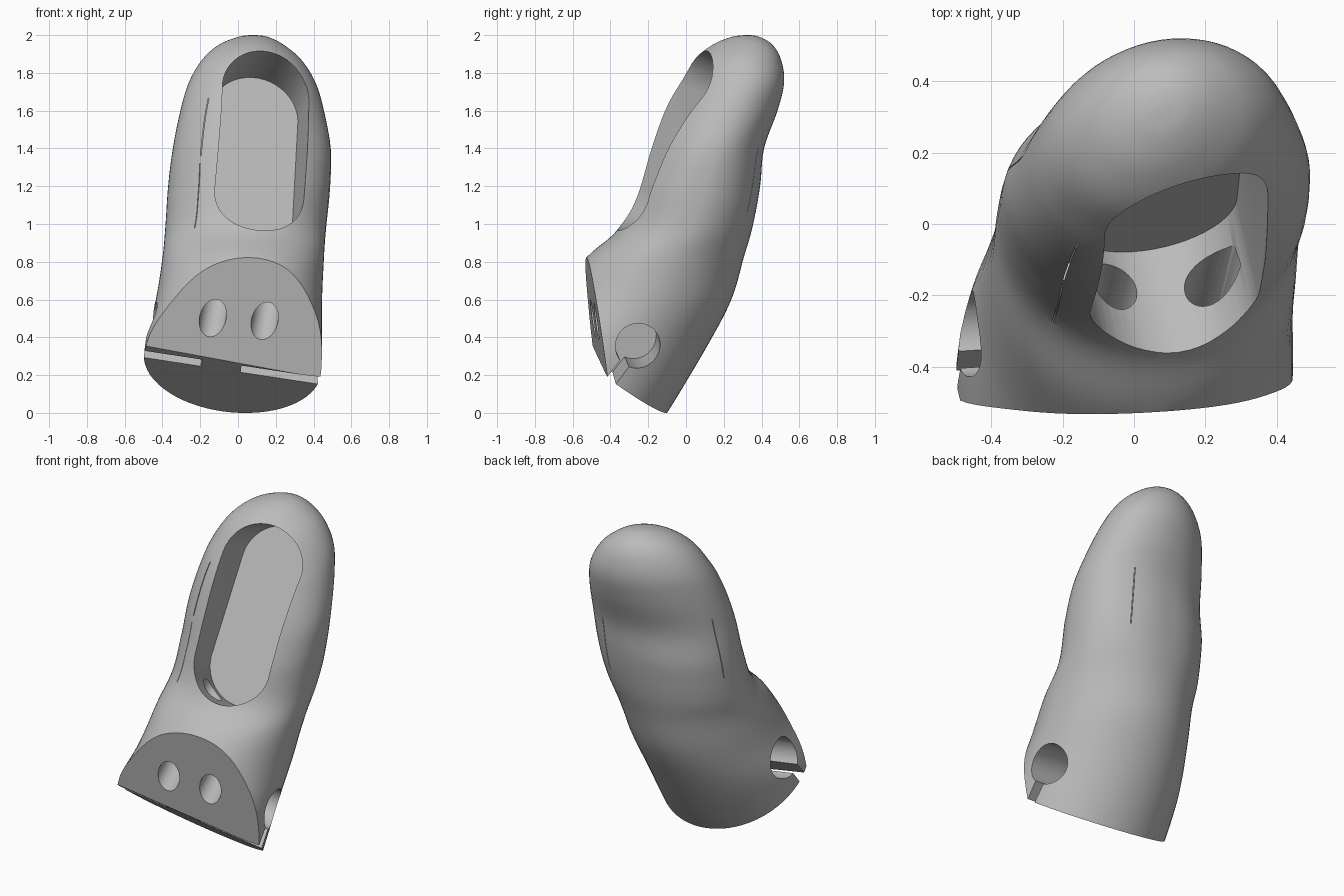
import bpy
import bmesh
from math import cos, sin, pi
from mathutils import Vector

cube = bpy.data.objects.get("Cube")
if cube:
    bpy.data.objects.remove(cube, do_unlink=True)

SEGMENTS = 64
STEPS = 5

grey = bpy.data.materials.new("plain grey")
grey.use_nodes = True
grey.diffuse_color = (0.5, 0.5, 0.5, 1)
grey.node_tree.nodes["Principled BSDF"].inputs["Base Color"].default_value = (0.5, 0.5, 0.5, 1)

# Finger sections: height, x min, x max, y front, y back
SECTIONS = [
    (-.2, -.5, .44, -1.2, -.24),
    (0, -.5, .44, -1.1, -.1),
    (.35, -.495, .445, -.92, .11),
    (.6, -.435, .445, -.7, .24),
    (.82, -.4, .455, -.53, .305),
    (.98, -.385, .465, -.355, .35),
    (1.2, -.37, .485, -.27, .39),
    (1.4, -.345, .49, -.2, .41),
    (1.6, -.305, .455, -.12, .48),
    (1.75, -.26, .41, -.035, .515),
    (1.87, -.19, .335, .045, .5),
    (1.95, -.1, .24, .145, .455),
    (1.99, 0, .16, .24, .39),
    (2, .06, .1, .31, .34),
]


def smooth_sections(rows):
    """Catmull-Rom interpolation of the section table."""
    result = []
    last = len(rows) - 1
    for i in range(last):
        a, b, c, d = (rows[min(max(i + k, 0), last)] for k in (-1, 0, 1, 2))
        for s in range(STEPS):
            t = s / STEPS
            result.append([
                q + t * ((r - p) + t * ((2 * p - 5 * q + 4 * r - u) + t * (3 * q - p - 3 * r + u))) / 2
                for p, q, r, u in zip(a, b, c, d)])
    result.append(rows[last])
    return result


def ramp(z, low, high):
    return min(max((z - low) / (high - low), 0), 1)


def ring_points(section):
    """Oval ring: fuller at the back left in the middle, skewed at the tip."""
    z, x0, x1, y0, y1 = section
    tip = ramp(z, 1.2, 1.7)
    bulge = .06 * (ramp(z, .7, 1.1) - tip)
    rx, ry = (x1 - x0) / 2, (y1 - y0) / 2
    points = []
    for k in range(SEGMENTS):
        c, s = cos(2 * pi * k / SEGMENTS), sin(2 * pi * k / SEGMENTS)
        swell = 1 + bulge * 2 * max(c, 0) * max(s, 0)
        points.append(Vector((x0 + rx + rx * c * swell,
                              y0 + ry + ry * s * swell + .15 * tip * rx * c, z)))
    return points


def finish(name, bm):
    bmesh.ops.recalc_face_normals(bm, faces=bm.faces)
    mesh = bpy.data.meshes.new(name)
    bm.to_mesh(mesh)
    bm.free()
    mesh.materials.append(grey)
    obj = bpy.data.objects.new(name, mesh)
    bpy.context.collection.objects.link(obj)
    return obj


def slice_flat(bm, point, outward):
    """Cut away everything beyond a plane and close the cut."""
    bmesh.ops.bisect_plane(bm, geom=bm.verts[:] + bm.edges[:] + bm.faces[:],
                           plane_co=point, plane_no=Vector(outward).normalized(),
                           clear_outer=True)
    edges = [e for e in bm.edges if e.is_boundary]
    bmesh.ops.holes_fill(bm, edges=edges, sides=0)


def prism(name, outline, origin, axis, side, start, end):
    """Extrude a flat outline along an axis; side sets its second direction."""
    w = Vector(axis).normalized()
    u = Vector(side)
    u = (u - w * u.dot(w)).normalized()
    v = w.cross(u)
    origin = Vector(origin)
    bm = bmesh.new()
    low, high = ([bm.verts.new(origin + u * a + v * b + w * c) for a, b in outline]
                 for c in (start, end))
    bm.faces.new(low)
    bm.faces.new(high)
    for i in range(len(low)):
        j = (i + 1) % len(low)
        bm.faces.new((low[i], low[j], high[j], high[i]))
    return finish(name, bm)


def stadium(radius, straight, count=48):
    points = []
    for i in range(count):
        a = 2 * pi * (i + .5) / count
        shift = straight / 2 if cos(a) > 0 else -straight / 2
        points.append((radius * cos(a) + shift, radius * sin(a)))
    return points


def rectangle(a0, a1, b):
    return [(a0, -b), (a1, -b), (a1, b), (a0, b)]


# Rounded finger body with a flat front face and a flat base
rings = [ring_points(s) for s in smooth_sections(SECTIONS)]
bm = bmesh.new()
loops = [[bm.verts.new(p) for p in ring] for ring in rings]
for low, high in zip(loops, loops[1:]):
    for i in range(SEGMENTS):
        j = (i + 1) % SEGMENTS
        bm.faces.new((low[i], low[j], high[j], high[i]))
bm.faces.new(loops[0])
bm.faces.new(loops[-1])
slice_flat(bm, (0, -.1, 0), (-.12, -.75, -1))
slice_flat(bm, (0, -.53, .82), (.06, -1, -.14))
body = finish("finger_body", bm)

cutters = []

# Long rounded pocket in the front
cutters.append(prism("pocket", stadium(.238, .585), (.07, .165, 1.3),
                     (-.2, .88, -.43), (.05, .44, .9), -.75, 0))

# Two slanted cord holes from the front face into the pocket
for name, start in (("cord_hole_right", (-.13, -.48, .52)), ("cord_hole_left", (.14, -.48, .48))):
    cutters.append(prism(name, stadium(.07, 0, 32), start, (.14, .59, .79), (0, -1, 1), -.25, .65))

# Blind hinge sockets with snap-in slots, separated by a middle rib
hinge, hinge_axis, mouth = (0, -.28, .41), (1, .06, -.13), (0, -.13, -.17)
for name, start, end in (("right", -.8, -.18), ("left", .03, .8)):
    cutters.append(prism("hinge_socket_" + name, stadium(.12, 0), hinge, hinge_axis, mouth, start, end))
    cutters.append(prism("hinge_slot_" + name, rectangle(.05, .4, .03), hinge, hinge_axis, mouth, start, end))

# Hairline slits along the outside
for k, z0, z1 in ((41, 1.0, 1.33), (41, 1.36, 1.66), (29, 1.1, 1.5), (10, 1.05, 1.4)):
    a, b = (min(rings, key=lambda ring: abs(ring[0].z - z))[k] for z in (z0, z1))
    turn = 2 * pi * k / SEGMENTS
    cutters.append(prism("slit", rectangle(-.015, .1, .002), a, b - a,
                         (cos(turn), sin(turn), 0), 0, (b - a).length))

bpy.ops.object.select_all(action="DESELECT")
body.select_set(True)
bpy.context.view_layer.objects.active = body
for cutter in cutters:
    cutter.hide_render = True
    mod = body.modifiers.new(cutter.name, "BOOLEAN")
    mod.operation = "DIFFERENCE"
    mod.solver = "EXACT"
    mod.object = cutter
    bpy.ops.object.modifier_apply(modifier=mod.name)
    bpy.data.objects.remove(cutter, do_unlink=True)

bpy.ops.object.shade_smooth_by_angle(angle=.6)
